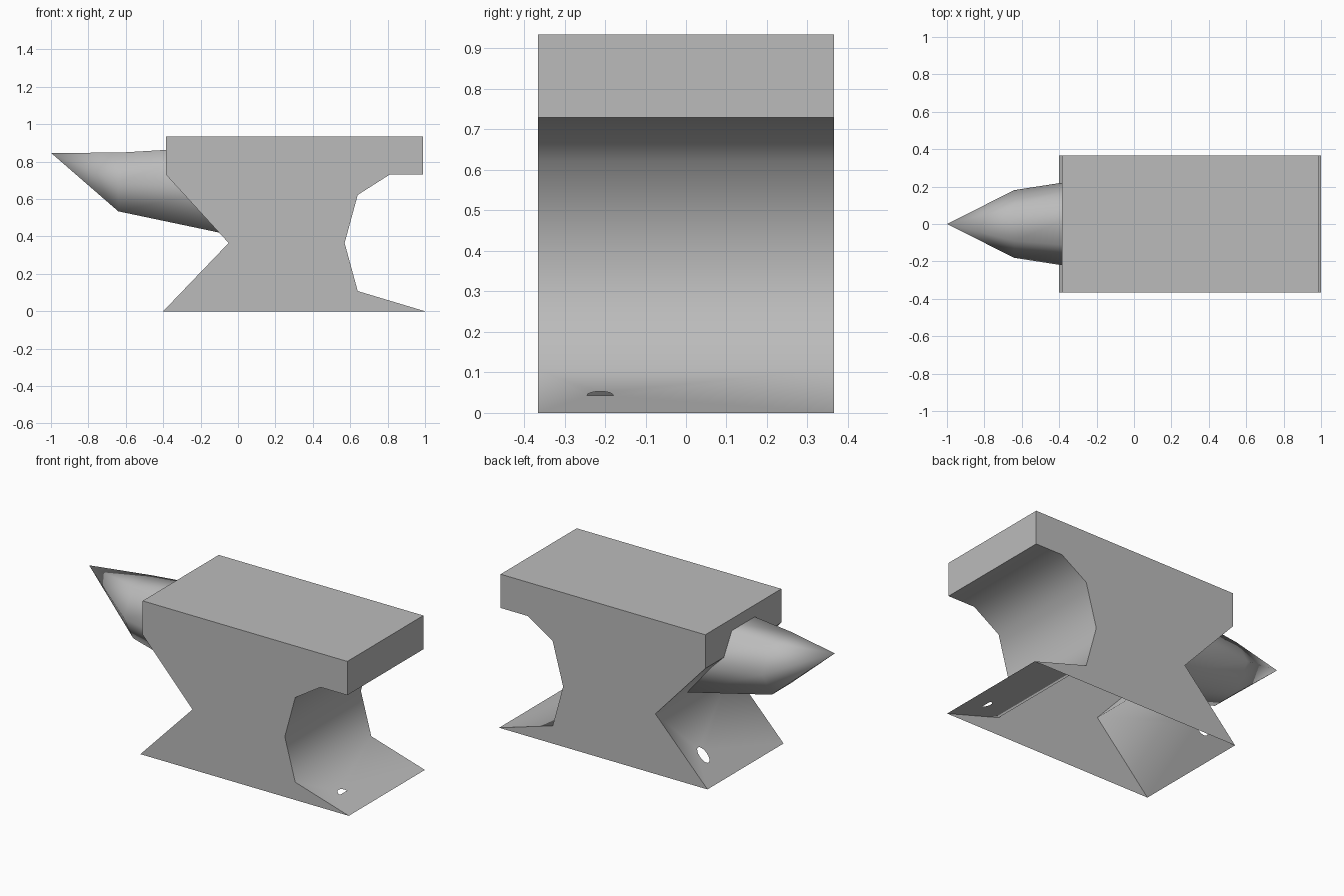
import bpy
import bmesh
from math import cos, sin, pi
from mathutils import Vector

cube = bpy.data.objects.get("Cube")
if cube:
    bpy.data.objects.remove(cube, do_unlink=True)

# One plain metal colour
steel = bpy.data.materials.new("grey_steel")
steel.use_nodes = True
GREY = (0.5, 0.5, 0.5, 1)
steel.diffuse_color = GREY
steel.node_tree.nodes["Principled BSDF"].inputs["Base Color"].default_value = GREY


def finish(bm, name):
    """Turn a bmesh into a smooth object, keeping marked edges sharp."""
    for f in bm.faces:
        f.smooth = True
    mesh = bpy.data.meshes.new(name)
    bm.to_mesh(mesh)
    bm.free()
    mesh.materials.append(steel)
    obj = bpy.data.objects.new(name, mesh)
    bpy.context.collection.objects.link(obj)
    return obj


def loop_edges(bm, verts):
    """Edges of a closed loop, reusing any that exist."""
    edges = []
    for a, b in zip(verts, verts[1:] + verts[:1]):
        edges.append(bm.edges.get((a, b)) or bm.edges.new((a, b)))
    return edges


# Body: hollow profile, open underneath, listed counterclockwise from the front
HALF = 0.365
profile = [(-0.40, 0), (1.0, 0), (0.64, 0.108), (0.57, 0.365), (0.64, 0.622),
           (0.81, 0.73), (0.99, 0.73), (0.99, 0.935), (-0.385, 0.935),
           (-0.385, 0.73), (-0.05, 0.365)]
n = len(profile)

# Holes: outline points as (height, y) on a sloping foot, keyed by segment
half_moon = [(0.043 + 0.010 * sin(pi * k / 8), -0.212 + 0.033 * cos(pi * k / 8))
             for k in range(9)]
oval = [(0.126 + 0.037 * sin(pi * k / 8), 0.232 + 0.032 * cos(pi * k / 8))
        for k in range(16)]
holes = {1: half_moon, n - 1: oval}

bm = bmesh.new()
front = [bm.verts.new((x, -HALF, z)) for x, z in profile]
back = [bm.verts.new((x, HALF, z)) for x, z in profile]
bm.faces.new(front)
bm.faces.new(back[::-1])

for i in range(1, n):
    j = (i + 1) % n
    quad = [front[j], front[i], back[i], back[j]]
    if i not in holes:
        bm.faces.new(quad)
        continue
    # Foot slope with its hole left open
    (x0, z0), (x1, z1) = profile[i], profile[j]
    rim = [bm.verts.new((x0 + (x1 - x0) * (z - z0) / (z1 - z0), y, z))
           for z, y in holes[i]]
    normal = (quad[1].co - quad[0].co).cross(quad[2].co - quad[1].co).normalized()
    made = bmesh.ops.triangle_fill(
        bm, use_beauty=True, use_dissolve=False, normal=normal,
        edges=loop_edges(bm, quad) + loop_edges(bm, rim))
    for f in made["geom"]:
        if isinstance(f, bmesh.types.BMFace):
            f.normal_update()
            if f.normal.dot(normal) < 0:
                f.normal_flip()

# Upright walls and the top have sharp borders; the curved waist stays smooth
bm.normal_update()
for e in bm.edges:
    e.smooth = not any(max(abs(f.normal.x), abs(f.normal.y), f.normal.z) > 0.99
                       for f in e.link_faces)
finish(bm, "anvil_body")

# Horn: six-sided rings (x, centre height, radius) narrowing to a point
bm = bmesh.new()
rings = []
for x, zc, r in [(-0.10, 0.65, 0.265), (-0.64, 0.691, 0.181)]:
    rings.append([bm.verts.new((x, r * cos(pi * k / 3), zc + r * sin(pi * k / 3)))
                  for k in range(6)])
tip = bm.verts.new((-1.0, 0, 0.847))
base, middle = rings
for k in range(6):
    m = (k + 1) % 6
    bm.faces.new((base[k], base[m], middle[m], middle[k]))
    bm.faces.new((middle[k], middle[m], tip))

# Make every horn face point away from its axis
bm.normal_update()
for f in bm.faces:
    c = f.calc_center_median()
    if f.normal.dot(c - Vector((c.x, 0, 0.69))) < 0:
        f.normal_flip()
finish(bm, "horn")
